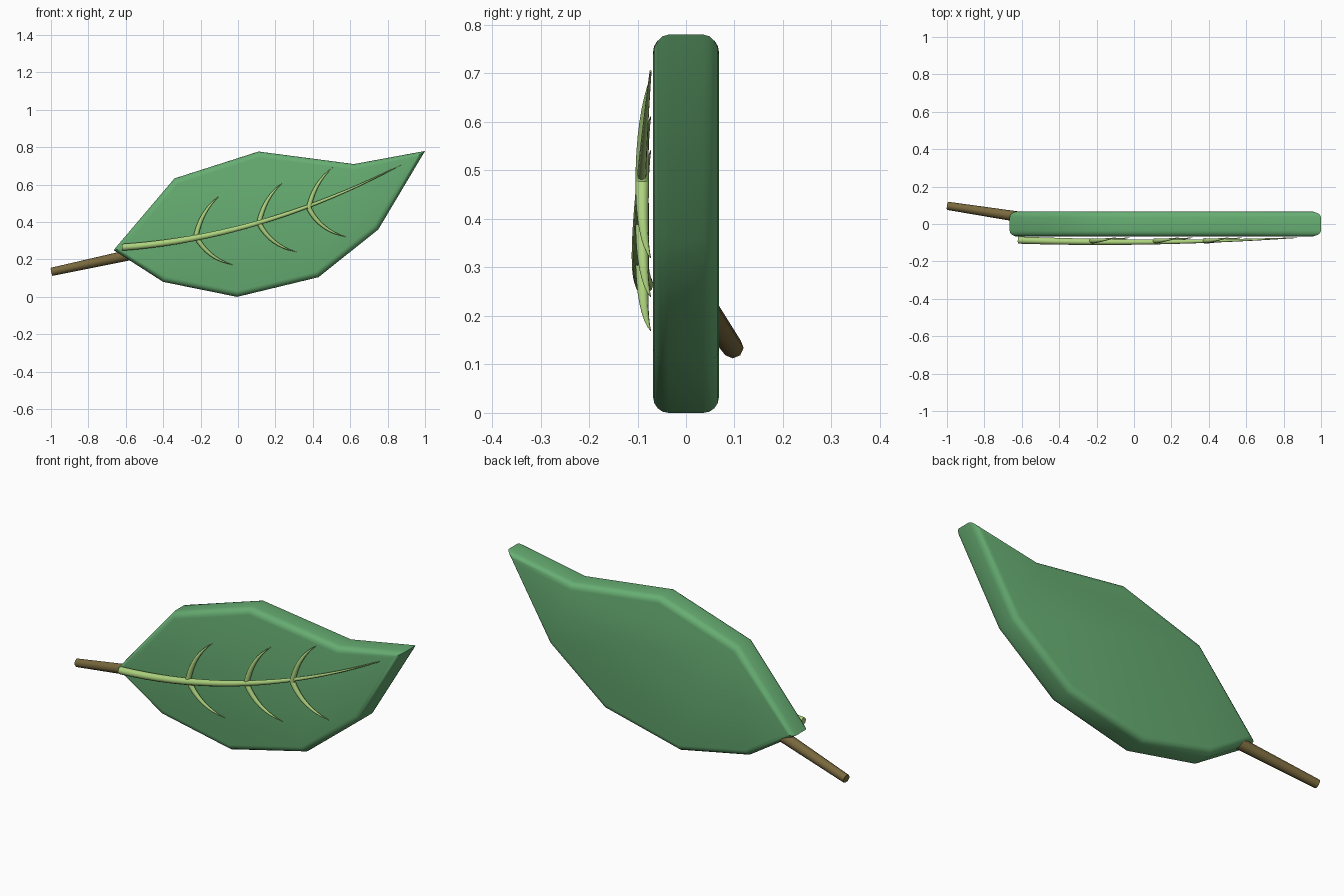
import bpy
import bmesh
from mathutils import Vector

cube = bpy.data.objects.get("Cube")
if cube:
    bpy.data.objects.remove(cube, do_unlink=True)


def material(name, color):
    mat = bpy.data.materials.new(name)
    mat.use_nodes = True
    mat.diffuse_color = (*color, 1)
    mat.node_tree.nodes["Principled BSDF"].inputs["Base Color"].default_value = (*color, 1)
    return mat


leaf_green = material("leaf green", (0.135, 0.42, 0.17))
vein_green = material("pale vein green", (0.42, 0.65, 0.21))
stem_brown = material("stem brown", (0.19, 0.14, 0.047))


def activate(obj):
    bpy.ops.object.select_all(action='DESELECT')
    obj.select_set(True)
    bpy.context.view_layer.objects.active = obj


def bend(a, b, c, t):
    return a * (1 - t) ** 2 + b * 2 * t * (1 - t) + c * t * t


def tube(name, a, b, c, r_start, r_end, mat, steps=14, sides=3):
    """Tapered round tube along a bent path from a to c, pulled towards b."""
    curve = bpy.data.curves.new(name, 'CURVE')
    curve.dimensions = '3D'
    curve.bevel_depth = 1
    curve.bevel_resolution = sides
    curve.use_fill_caps = True
    spline = curve.splines.new('POLY')
    spline.points.add(steps)
    a, b, c = Vector(a), Vector(b), Vector(c)
    for i, point in enumerate(spline.points):
        t = i / steps
        point.co = (*bend(a, b, c, t), 1)
        point.radius = r_start + (r_end - r_start) * t ** 1.5
    curve.materials.append(mat)
    obj = bpy.data.objects.new(name, curve)
    bpy.context.collection.objects.link(obj)
    activate(obj)
    bpy.ops.object.convert(target='MESH')
    bpy.ops.object.shade_smooth_by_angle(angle=0.9)
    return bpy.context.object


# Leaf blade: extruded outline with rounded rims
outline = [(-0.665, 0.25), (-0.4, 0.08), (-0.005, 0), (0.43, 0.105), (0.75, 0.36),
           (1, 0.78), (0.62, 0.71), (0.11, 0.777), (-0.34, 0.633)]
half = 0.068
bm = bmesh.new()
face = bm.faces.new([bm.verts.new((x, -half, z)) for x, z in outline])
extruded = bmesh.ops.extrude_face_region(bm, geom=[face])
moved = [v for v in extruded["geom"] if isinstance(v, bmesh.types.BMVert)]
bmesh.ops.translate(bm, verts=moved, vec=(0, 2 * half, 0))
bmesh.ops.recalc_face_normals(bm, faces=bm.faces)
rims = [e for e in bm.edges if abs(e.verts[0].co.y - e.verts[1].co.y) < half]
bmesh.ops.bevel(bm, geom=rims, offset=0.032, segments=4, profile=0.5, affect='EDGES')
mesh = bpy.data.meshes.new("leaf_blade")
bm.to_mesh(mesh)
bm.free()
mesh.materials.append(leaf_green)
blade = bpy.data.objects.new("leaf_blade", mesh)
bpy.context.collection.objects.link(blade)
activate(blade)
bpy.ops.object.shade_smooth_by_angle(angle=0.6)

# Midrib on the front face
tube("midrib", (-0.62, -0.086, 0.265), (0.12, -0.112, 0.315), (0.87, -0.073, 0.705),
     0.019, 0.002, vein_green, steps=20)

# Three pairs of curved side veins
for i, (x, z) in enumerate([(-0.225, 0.325), (0.112, 0.395), (0.378, 0.475)], 1):
    start = (x, -0.09, z)
    tube(f"upper_vein_{i}", start, (x + 0.03, -0.092, z + 0.14),
         (x + 0.128, -0.073, z + 0.216), 0.014, 0.001, vein_green, steps=8)
    tube(f"lower_vein_{i}", start, (x + 0.06, -0.092, z - 0.12),
         (x + 0.2, -0.073, z - 0.155), 0.014, 0.001, vein_green, steps=8)

# Stem, leaning back from the base of the blade
tube("stem", (-0.996, 0.097, 0.134), (-0.78, 0.065, 0.182), (-0.56, 0.03, 0.228),
     0.022, 0.029, stem_brown, steps=1, sides=2)
